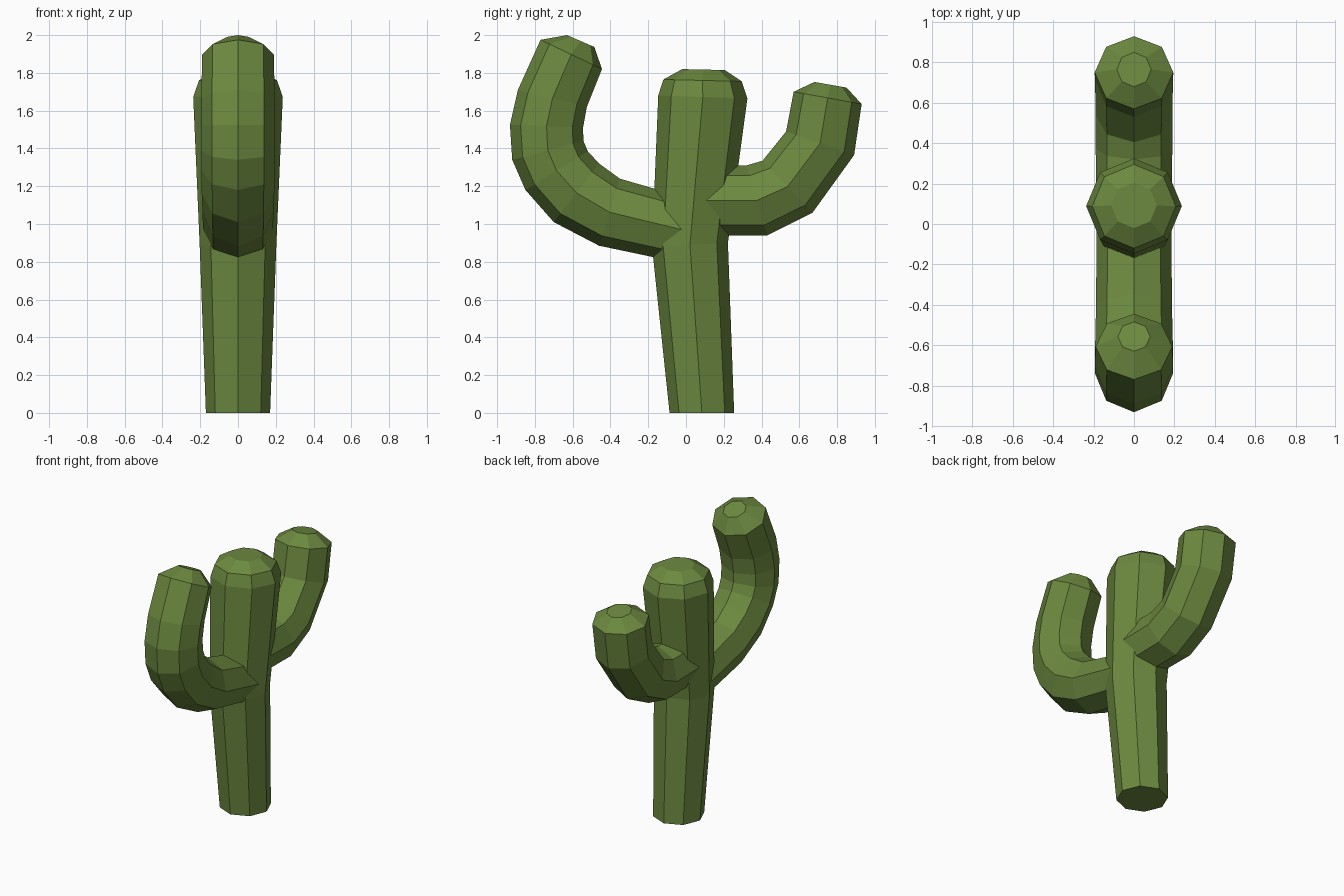
import bpy, bmesh, math
from mathutils import Vector

if "Cube" in bpy.data.objects:
    bpy.data.objects.remove(bpy.data.objects["Cube"])

SIDES = 8
green = bpy.data.materials.new("cactus_green")
green.diffuse_color = (0.15, 0.25, 0.05, 1)
green.use_nodes = True
green.node_tree.nodes["Principled BSDF"].inputs["Base Color"].default_value = green.diffuse_color


def tube(name, rings):
    """Loft octagons; each ring is (y, z) of two opposite corners plus x radius."""
    bm = bmesh.new()
    loops = []
    for ya, za, yb, zb, rx in rings:
        a, b = Vector((0, ya, za)), Vector((0, yb, zb))
        mid, half = (a + b) / 2, (b - a) / 2
        loops.append([bm.verts.new(mid + half * math.cos(t) + Vector((rx * math.sin(t), 0, 0)))
                      for t in (2 * math.pi * i / SIDES for i in range(SIDES))])
    for lo, hi in zip(loops, loops[1:]):
        for i in range(SIDES):
            j = (i + 1) % SIDES
            bm.faces.new((lo[i], lo[j], hi[j], hi[i]))
    bm.faces.new(loops[0])
    bm.faces.new(loops[-1])
    bmesh.ops.recalc_face_normals(bm, faces=bm.faces)
    me = bpy.data.meshes.new(name)
    bm.to_mesh(me)
    bm.free()
    me.materials.append(green)
    ob = bpy.data.objects.new(name, me)
    bpy.context.collection.objects.link(ob)
    return ob


# Trunk, slightly bent, widening upward to a rounded top
trunk = tube("cactus", [
    (-0.087, 0.0, 0.255, 0.0, 0.17),
    (-0.18, 0.88, 0.222, 0.90, 0.203),
    (-0.147, 1.68, 0.325, 1.665, 0.237),
    (-0.12, 1.765, 0.295, 1.755, 0.207),
    (-0.02, 1.82, 0.205, 1.815, 0.113),
])

# Tall front arm
front_arm = tube("front_arm", [
    (-0.04, 1.15, 0.04, 0.78, 0.185),
    (-0.35, 1.24, -0.46, 0.885, 0.188),
    (-0.46, 1.32, -0.70, 1.01, 0.192),
    (-0.52, 1.385, -0.85, 1.18, 0.193),
    (-0.543, 1.44, -0.92, 1.34, 0.194),
    (-0.545, 1.51, -0.932, 1.525, 0.194),
    (-0.525, 1.62, -0.89, 1.71, 0.194),
    (-0.445, 1.82, -0.77, 1.975, 0.19),
    (-0.485, 1.937, -0.63, 2.0, 0.08),
])

# Shorter back arm
back_arm = tube("back_arm", [
    (0.08, 1.31, 0.08, 0.94, 0.185),
    (0.32, 1.31, 0.43, 0.94, 0.19),
    (0.405, 1.335, 0.67, 1.06, 0.19),
    (0.53, 1.49, 0.89, 1.365, 0.193),
    (0.57, 1.70, 0.93, 1.635, 0.195),
    (0.68, 1.752, 0.85, 1.722, 0.085),
])

# Merge arms into the trunk
bpy.context.view_layer.objects.active = trunk
for arm in (front_arm, back_arm):
    mod = trunk.modifiers.new("union", 'BOOLEAN')
    mod.operation = 'UNION'
    mod.solver = 'EXACT'
    mod.object = arm
    bpy.ops.object.modifier_apply(modifier=mod.name)
    bpy.data.objects.remove(arm)
